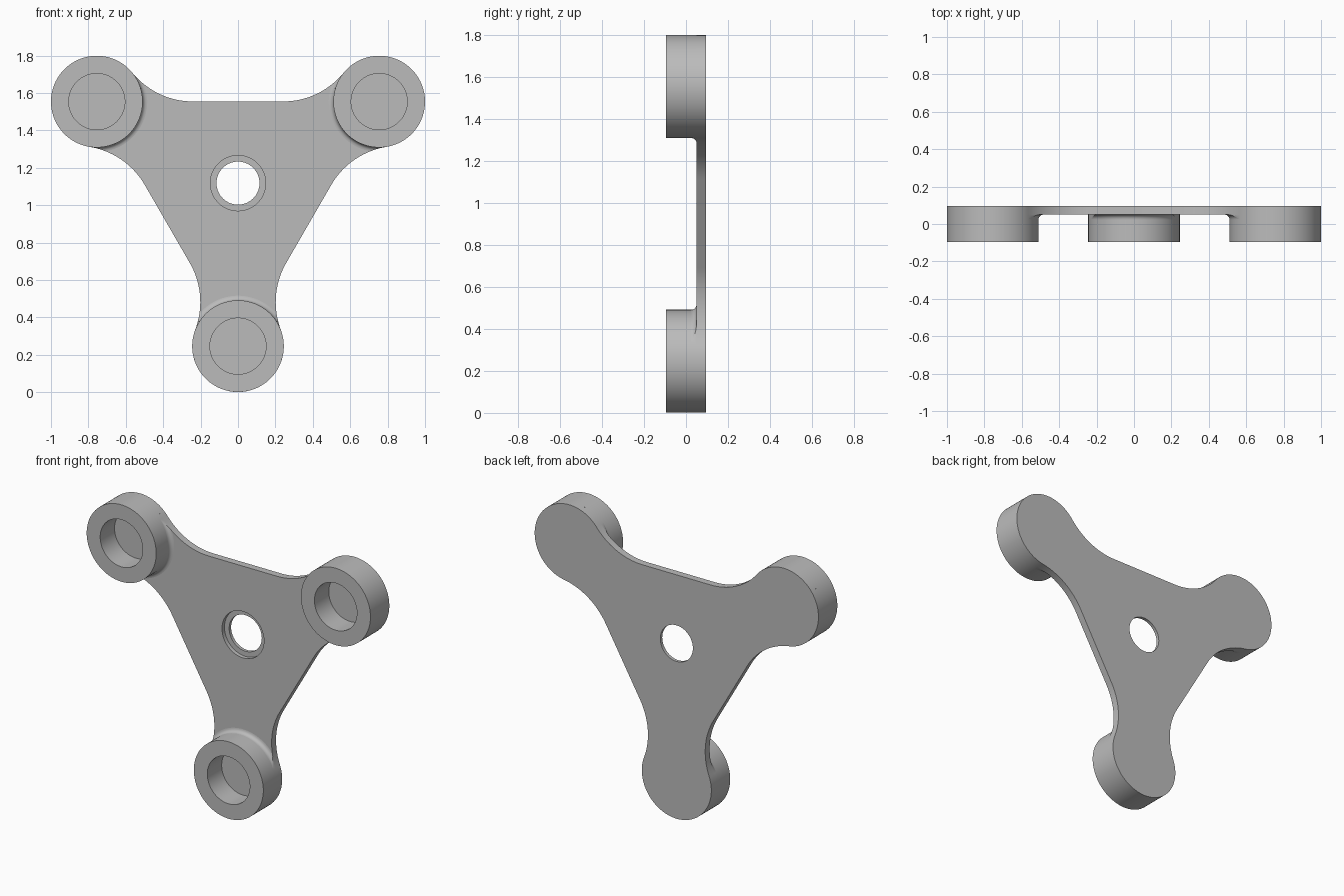
import bpy, bmesh
from math import sin, cos, sqrt, pi, radians, atan2

cube = bpy.data.objects.get("Cube")
if cube:
    bpy.data.objects.remove(cube)

HUB_Z, ARM = 1.118, 0.8718           # hub height, hub to cup distance
CUP_R, BORE_R, NECK_R = 0.245, 0.15, 0.419
FRONT, PLATE, BACK = -0.095, 0.05, 0.095
FILLET = 0.025
REACH = CUP_R + NECK_R               # cup centre to neck arc centre
EDGE = 0.439                         # hub to straight plate edge
# Angle, at the cup, between the hub and the point where the neck begins
TANGENT = radians(69.2)

grey = bpy.data.materials.new("plain_grey")
grey.use_nodes = True
grey.diffuse_color = (0.5, 0.5, 0.5, 1)
grey.node_tree.nodes["Principled BSDF"].inputs["Base Color"].default_value = (0.5, 0.5, 0.5, 1)


def finish(name, bm):
    mesh = bpy.data.meshes.new(name)
    bm.to_mesh(mesh)
    bm.free()
    mesh.materials.append(grey)
    obj = bpy.data.objects.new(name, mesh)
    bpy.context.collection.objects.link(obj)
    bpy.ops.object.select_all(action='DESELECT')
    obj.select_set(True)
    bpy.context.view_layer.objects.active = obj
    bpy.ops.object.shade_smooth_by_angle(angle=radians(35))
    return obj


def arc(cx, cz, r, start, end, n):
    steps = [start + (end - start) * i / n for i in range(n + 1)]
    return [(cx + r * cos(t), cz + r * sin(t)) for t in steps]


def loft(bm, rings, closed=True):
    """Join rings of (x, y, z) points into a skin; return the vertex rings."""
    loops = [[bm.verts.new(p) for p in ring] for ring in rings]
    for a, b in zip(loops, loops[1:]):
        n = len(a)
        for i in range(n if closed else n - 1):
            j = (i + 1) % n
            bm.faces.new((a[i], a[j], b[j], b[i]))
    return loops


def at_depth(points, y):
    return [(x, y, z) for x, z in points]


def cup_centre(angle):
    return ARM * cos(angle), HUB_Z + ARM * sin(angle)


def plate_outline():
    """Three rounded ends joined by concave necks and straight edges."""
    pts = []
    for k in range(3):
        a = -pi / 2 + k * 2 * pi / 3
        px, pz = cup_centre(a)

        def neck_centre(side):
            t = a + pi - side * TANGENT
            return px + REACH * cos(t), pz + REACH * sin(t)
        pts += arc(*neck_centre(-1), NECK_R, a + radians(120), a + TANGENT, 20)[:-1]
        pts += arc(px, pz, CUP_R, a - pi + TANGENT, a + pi - TANGENT, 64)
        pts += arc(*neck_centre(1), NECK_R, a - TANGENT, a - radians(120), 20)[1:]
    return pts


# Flat three-armed plate with a stepped hole through the hub
bm = bmesh.new()
outline = plate_outline()
rim = loft(bm, [at_depth(outline, PLATE), at_depth(outline, BACK)])
wide = arc(0, HUB_Z, 0.148, 0, 2 * pi, 64)[:-1]
narrow = arc(0, HUB_Z, 0.115, 0, 2 * pi, 64)[:-1]
hole = loft(bm, [at_depth(wide, PLATE), at_depth(wide, 0.075),
                 at_depth(narrow, 0.075), at_depth(narrow, BACK)])
for outer, inner in ((rim[0], hole[0]), (rim[1], hole[-1])):
    edges = [bm.edges.get((ring[i - 1], ring[i]))
             for ring in (outer, inner) for i in range(len(ring))]
    bmesh.ops.triangle_fill(bm, use_beauty=True, edges=edges)
bmesh.ops.recalc_face_normals(bm, faces=bm.faces)
finish("arm_plate", bm)


def fillet_width(t):
    """Width of the fillet at angle t from the hub, cut off by the plate edge."""
    phi = TANGENT - abs(t)
    under = NECK_R ** 2 - (REACH * sin(phi)) ** 2
    if under <= 0:
        return FILLET
    gap = REACH * cos(phi) - sqrt(under) - CUP_R
    return max(0.0, min(FILLET, gap))


# Open cups on the arm ends, each blended into the plate by a fillet
for k, name in enumerate(("bottom_cup", "left_cup", "right_cup")):
    a = -pi / 2 + k * 2 * pi / 3
    px, pz = cup_centre(a)
    bm = bmesh.new()
    profile = [(CUP_R, PLATE), (CUP_R, FRONT), (BORE_R, FRONT), (BORE_R, PLATE)]
    loft(bm, [at_depth(arc(px, pz, r, a, a + 2 * pi, 96)[:-1], y) for r, y in profile])

    n, rows = 64, 6
    angles = [TANGENT * (2 * i / n - 1) for i in range(n + 1)]

    def fillet_ring(share, depth=None):
        ring = []
        for t in angles:
            q = fillet_width(t) * share
            y = PLATE - FILLET + sqrt(max(0, FILLET ** 2 - (FILLET - q) ** 2))
            r, u = CUP_R + q, a + pi + t
            ring.append((px + r * cos(u), depth or y, pz + r * sin(u)))
        return ring
    rings = [fillet_ring(1, PLATE)]
    rings += [fillet_ring((i / rows) ** 2) for i in range(rows, -1, -1)]
    loft(bm, rings, closed=False)
    bmesh.ops.dissolve_degenerate(bm, dist=1e-6, edges=bm.edges)
    finish(name, bm)
